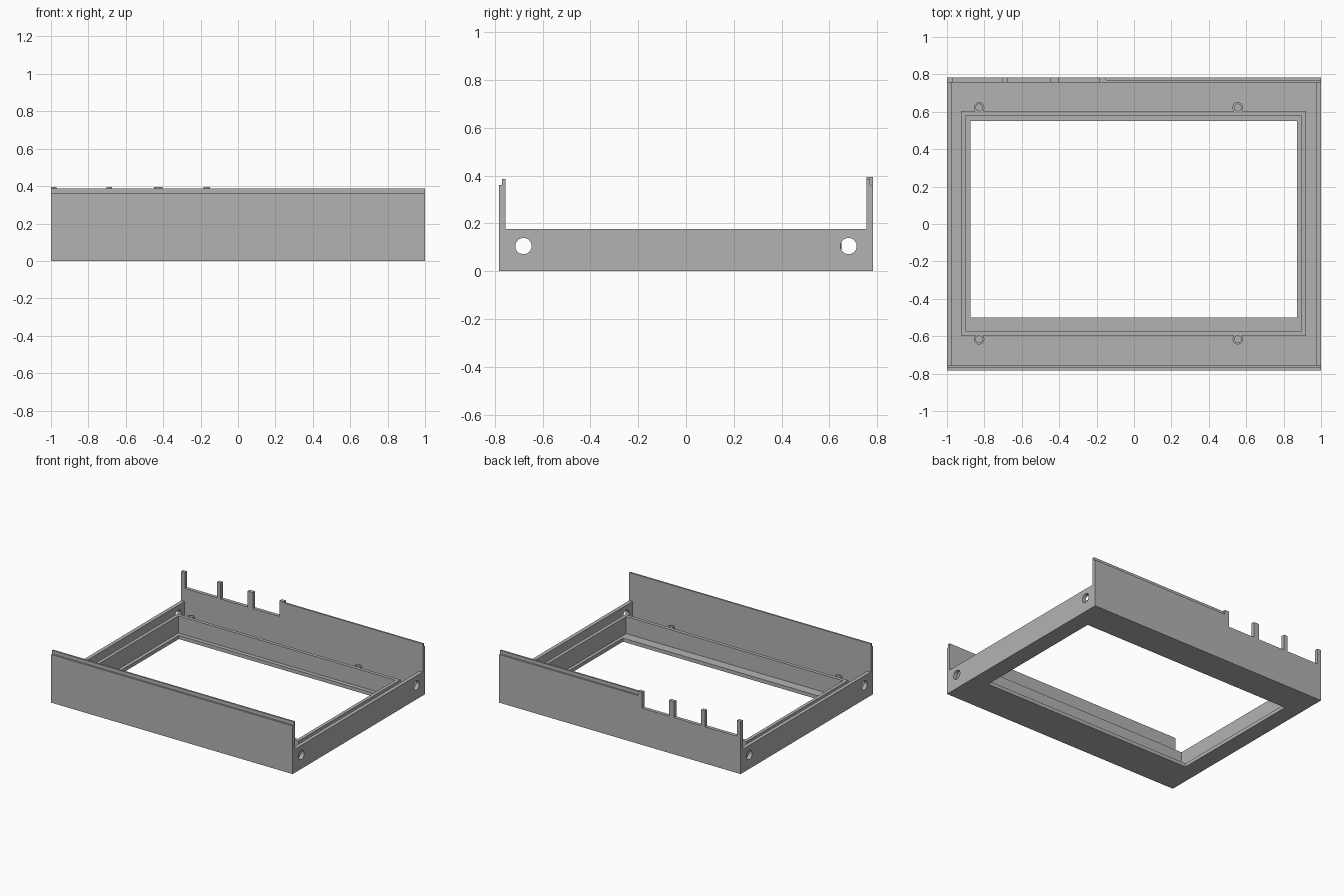
import bpy, bmesh, math
from mathutils import Vector

if "Cube" in bpy.data.objects:
    bpy.data.objects.remove(bpy.data.objects["Cube"])

grey = bpy.data.materials.new("plain_grey")
grey.diffuse_color = (0.45, 0.45, 0.45, 1)
grey.use_nodes = True
grey.node_tree.nodes["Principled BSDF"].inputs["Base Color"].default_value = grey.diffuse_color

X, Y = 1.0, 0.782          # outer half sizes
YI, XI = 0.756, 0.972      # inner faces of the walls
LIP_Y, STEP_Z, LIP_Z = 0.769, 0.36, 0.386
FLOOR, RIM, SIDE, NOTCH, POST = 0.027, 0.155, 0.176, 0.275, 0.394


def finish(name, bm):
    bmesh.ops.recalc_face_normals(bm, faces=bm.faces)
    me = bpy.data.meshes.new(name)
    bm.to_mesh(me)
    bm.free()
    me.materials.append(grey)
    ob = bpy.data.objects.new(name, me)
    bpy.context.collection.objects.link(ob)
    return ob


def prism(name, points, direction):
    """Extrude a closed flat outline along a direction."""
    bm = bmesh.new()
    face = bm.faces.new([bm.verts.new(p) for p in points])
    new = bmesh.ops.extrude_face_region(bm, geom=[face])["geom"]
    bmesh.ops.translate(bm, vec=Vector(direction),
                        verts=[v for v in new if isinstance(v, bmesh.types.BMVert)])
    return finish(name, bm)


def ring(name, outer, inner, z0, z1):
    """Band between two matching loops of (x, y) points."""
    bm = bmesh.new()
    loops = [[bm.verts.new((x, y, z)) for x, y in pts]
             for pts, z in ((outer, z0), (outer, z1), (inner, z1), (inner, z0))]
    n = len(outer)
    for a, b in zip(loops, loops[1:] + loops[:1]):
        for i in range(n):
            j = (i + 1) % n
            bm.faces.new((a[i], a[j], b[j], b[i]))
    return finish(name, bm)


def rect(x0, x1, y0, y1):
    return [(x0, y0), (x1, y0), (x1, y1), (x0, y1)]


def circle(cx, cy, r, n=24):
    return [(cx + r * math.cos(2 * math.pi * i / n),
             cy + r * math.sin(2 * math.pi * i / n)) for i in range(n)]


# Floor with the window opening, and the raised rim around it
ring("floor_frame", rect(-XI, XI, -YI, YI), rect(-0.875, 0.872, -0.5, 0.55), 0, FLOOR)
ring("window_rim", rect(-0.925, 0.92, -0.597, 0.605),
     rect(-0.9, 0.895, -0.571, 0.58), FLOOR, RIM)

# Screw bosses along the rim
for x in (-0.828, 0.555):
    for y in (-0.616, 0.623):
        boss = ring("screw_boss", circle(x, y, 0.028), circle(x, y, 0.018),
                    FLOOR, RIM - 0.003)
        bpy.context.view_layer.objects.active = boss
        boss.select_set(True)
        bpy.ops.object.shade_smooth_by_angle(angle=math.radians(30))
        boss.select_set(False)

# Front wall with a stepped lip
front = [(-Y, 0), (-YI, 0), (-YI, LIP_Z), (-LIP_Y, LIP_Z), (-LIP_Y, STEP_Z), (-Y, STEP_Z)]
prism("front_wall", [(-X, y, z) for y, z in front], (2 * X, 0, 0))

# Back wall: comb of posts on the left, stepped lip on the right
comb = [(X, 0), (X, STEP_Z), (-0.15, STEP_Z)]
for right, left in ((-0.15, -0.185), (-0.405, -0.45), (-0.673, -0.703), (-0.97, -1.0)):
    if right != -0.15:
        comb.append((right, NOTCH))
    comb += [(right, POST), (left, POST)]
    if left != -1.0:
        comb.append((left, NOTCH))
comb.append((-X, 0))
prism("back_wall", [(x, YI, z) for x, z in comb], (0, Y - YI, 0))
prism("back_lip", [(x, y, STEP_Z) for x, y in rect(-0.15, X, YI, LIP_Y)],
      (0, 0, LIP_Z - STEP_Z))

# Low side walls with two round holes each
for name, x in (("left_wall", -X), ("right_wall", XI)):
    wall = prism(name, [(x, -YI, 0), (x, YI, 0), (x, YI, SIDE), (x, -YI, SIDE)],
                 (X - XI, 0, 0))
    for y in (-0.68, 0.68):
        cutter = prism("hole_cutter",
                       [(x - 0.05, a, b) for a, b in circle(y, 0.105, 0.034, 32)],
                       (0.13, 0, 0))
        cutter.hide_render = True
        cutter.hide_set(True)
        mod = wall.modifiers.new("hole", 'BOOLEAN')
        mod.operation = 'DIFFERENCE'
        mod.solver = 'EXACT'
        mod.object = cutter
